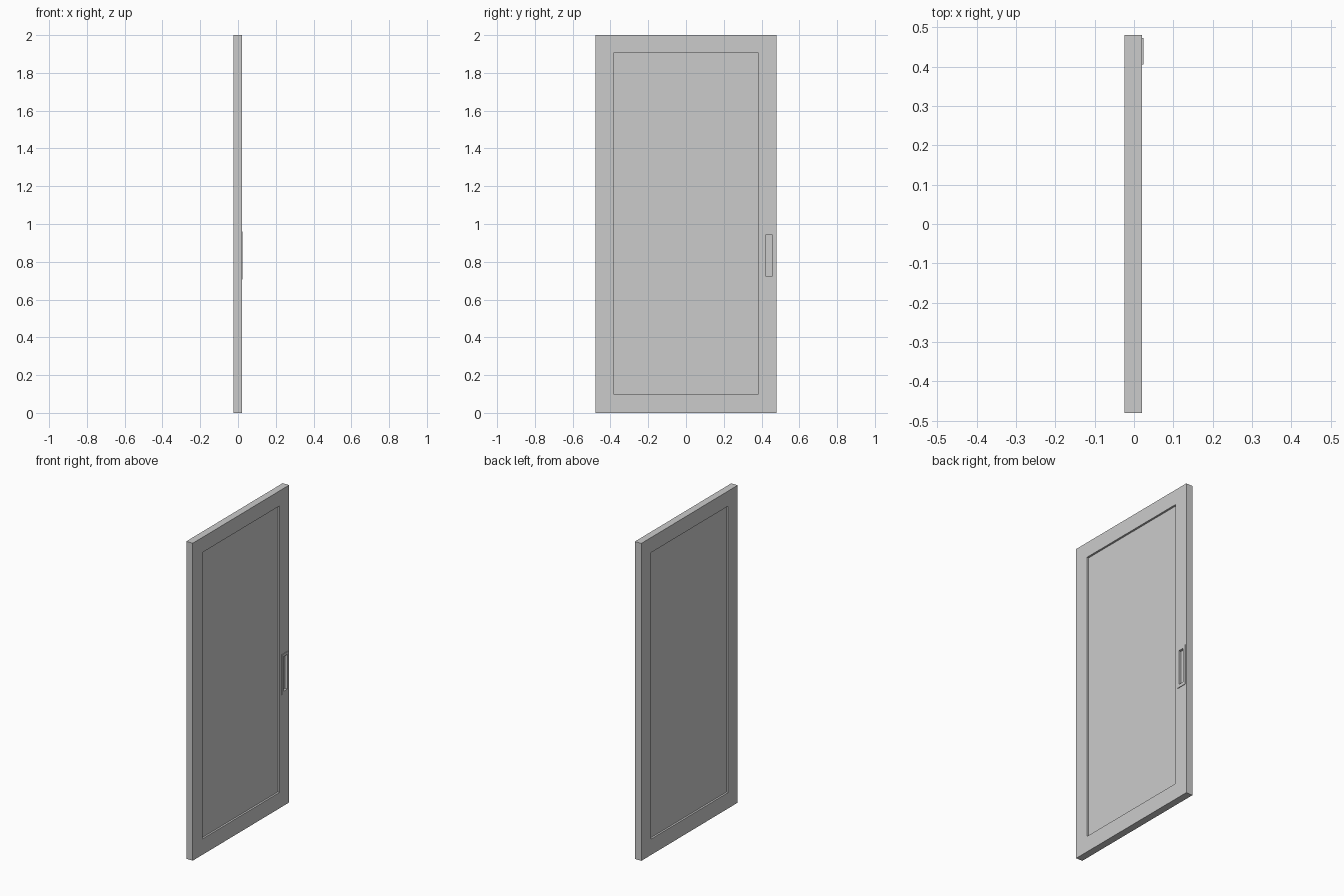
import bpy, bmesh
from mathutils import Vector

cube = bpy.data.objects.get("Cube")
if cube:
    bpy.data.objects.remove(cube, do_unlink=True)

# Single plain grey finish
grey = bpy.data.materials.new("plain grey")
grey.use_nodes = True
GREY = (0.6, 0.6, 0.6, 1)
grey.diffuse_color = GREY
grey.node_tree.nodes["Principled BSDF"].inputs["Base Color"].default_value = GREY


def box(name, lo, hi):
    """Axis-aligned box between two corners."""
    lo, hi = Vector(lo), Vector(hi)
    mesh = bpy.data.meshes.new(name)
    bm = bmesh.new()
    bmesh.ops.create_cube(bm, size=1)
    for v in bm.verts:
        v.co = (lo + hi) / 2 + v.co * (hi - lo)
    bm.to_mesh(mesh)
    bm.free()
    mesh.materials.append(grey)
    obj = bpy.data.objects.new(name, mesh)
    bpy.context.collection.objects.link(obj)
    return obj


def cut(target, cutter):
    """Subtract a hidden cutter from a part."""
    cutter.hide_render = True
    cutter.hide_set(True)
    cutter.display_type = 'WIRE'
    mod = target.modifiers.new(cutter.name, 'BOOLEAN')
    mod.operation = 'DIFFERENCE'
    mod.solver = 'EXACT'
    mod.object = cutter
    bpy.context.view_layer.objects.active = target
    bpy.ops.object.modifier_apply(modifier=mod.name)
    bpy.data.objects.remove(cutter, do_unlink=True)


BACK, FACE, PLATE = -0.0245, 0.0205, 0.0245   # thickness levels along x
DEPTH = 0.012                                 # panel recess

# Door slab with a recessed panel on each side
door = box("door_slab", (BACK, -0.48, 0), (FACE, 0.48, 2))
for name, x0, x1 in (("panel_recess_outer", FACE - DEPTH, 0.1),
                     ("panel_recess_inner", -0.1, BACK + DEPTH)):
    cut(door, box(name, (x0, -0.385, 0.1), (x1, 0.385, 1.905)))

# Pull pocket sunk into the slab
pocket = ((FACE - 0.012, 0.42, 0.725), (0.1, 0.457, 0.943))
cut(door, box("pull_pocket", *pocket))

# Thin pull plate framing the pocket
plate = box("pull_plate", (FACE, 0.405, 0.705), (PLATE, 0.473, 0.96))
cut(plate, box("pull_opening", *pocket))
